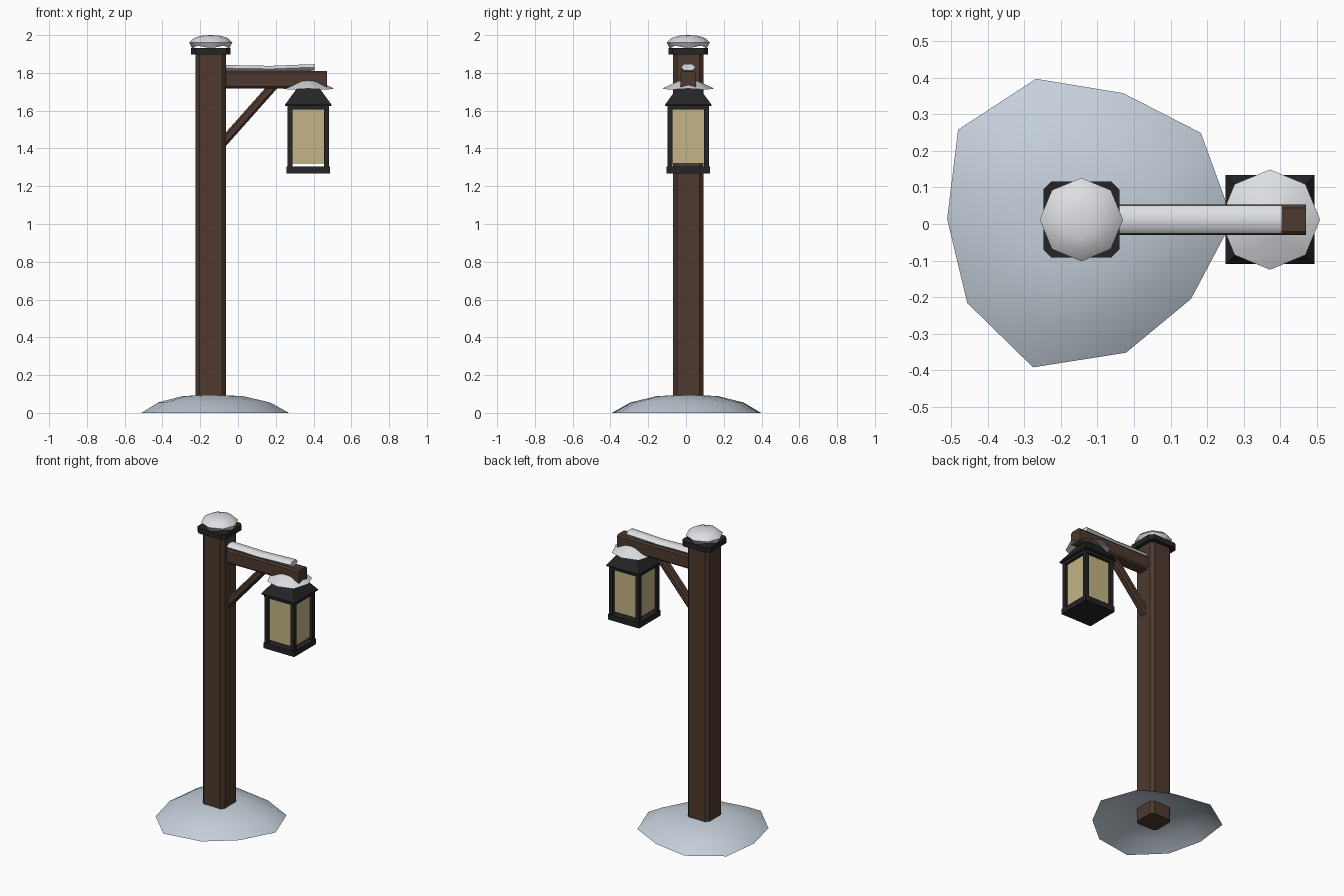
import bpy, bmesh, math
from mathutils import Vector

if "Cube" in bpy.data.objects:
    bpy.data.objects.remove(bpy.data.objects["Cube"])

CY = 0.012            # shared y centre of post, arm and lantern
PX, LX = -0.144, 0.372  # post and lantern x centres


def material(name, rgb):
    m = bpy.data.materials.new(name)
    m.diffuse_color = (*rgb, 1)
    m.use_nodes = True
    m.node_tree.nodes["Principled BSDF"].inputs["Base Color"].default_value = m.diffuse_color
    return m


WOOD = material("wood", (0.075, 0.042, 0.028))
IRON = material("iron", (0.018, 0.018, 0.02))
GLASS = material("glass", (0.55, 0.46, 0.24))
SNOW = material("snow", (0.72, 0.74, 0.77))
DRIFT = material("drift_snow", (0.56, 0.63, 0.71))


def finish(name, bm, mat, smooth=None):
    bmesh.ops.recalc_face_normals(bm, faces=bm.faces)
    me = bpy.data.meshes.new(name)
    bm.to_mesh(me)
    bm.free()
    me.materials.append(mat)
    ob = bpy.data.objects.new(name, me)
    bpy.context.collection.objects.link(ob)
    if smooth:
        bpy.ops.object.select_all(action='DESELECT')
        ob.select_set(True)
        bpy.context.view_layer.objects.active = ob
        bpy.ops.object.shade_smooth_by_angle(angle=math.radians(smooth))
    return ob


def box(name, lo, hi, mat, bevel=0.0, axis=2):
    """Box between two corners, with the edges along one axis chamfered."""
    bm = bmesh.new()
    bmesh.ops.create_cube(bm, size=1)
    for v in bm.verts:
        v.co = Vector([(lo[i] + hi[i]) / 2 + v.co[i] * (hi[i] - lo[i]) for i in range(3)])
    if bevel:
        edges = [e for e in bm.edges
                 if abs((e.verts[0].co - e.verts[1].co).normalized()[axis]) > 0.9]
        bmesh.ops.bevel(bm, geom=edges, offset=bevel, segments=1, affect='EDGES')
    return finish(name, bm, mat)


def block(name, x, half, z0, z1, mat, bevel=0.0):
    return box(name, (x - half, CY - half, z0), (x + half, CY + half, z1), mat, bevel)


def loft(name, rings, mat, apex=None, cap_start=False, cap_end=False, smooth=None):
    """Skin a list of equal-length point rings, optionally closing the ends."""
    bm = bmesh.new()
    loops = [[bm.verts.new(p) for p in ring] for ring in rings]
    n = len(loops[0])
    for a, b in zip(loops, loops[1:]):
        for i in range(n):
            j = (i + 1) % n
            bm.faces.new((a[i], a[j], b[j], b[i]))
    if cap_start:
        bm.faces.new(loops[0])
    if cap_end:
        bm.faces.new(loops[-1])
    if apex:
        top = bm.verts.new(apex)
        for i in range(n):
            bm.faces.new((loops[-1][i], loops[-1][(i + 1) % n], top))
    return finish(name, bm, mat, smooth)


def circle(x, r, z, n=8, turn=0.0, wave=0.0):
    return [(x + r * math.cos(turn + i * math.tau / n),
             CY + r * math.sin(turn + i * math.tau / n),
             z + (wave if i % 2 else 0)) for i in range(n)]


# Snow drift: hollow ten-sided mound around the foot
rim = [(-.268, .397), (-.03, .358), (.183, .249), (.27, .01), (.156, -.205),
       (-.022, -.352), (-.276, -.392), (-.456, -.216), (-.511, .014), (-.481, .258)]
loft("snow_drift",
     [[(PX + (x - PX) * s, CY + (y - CY) * s, z) for x, y in rim]
      for s, z in ((1, 0), (.76, .055), (.42, .088))],
     DRIFT, apex=(PX, CY, .098), smooth=60)

# Post and cap plate
block("post", PX, 0.08, 0.005, 1.91, WOOD, 0.02)
block("cap_plate", PX, 0.104, 1.898, 1.932, IRON, 0.022)

# Snow on the post cap
loft("cap_snow",
     [circle(PX, .098, 1.93, wave=.014), circle(PX, .114, 1.962),
      circle(PX, .088, 1.985), circle(PX, .048, 1.997)],
     SNOW, apex=(PX, CY, 2.0), cap_start=True, smooth=50)

# Arm
box("arm", (PX, CY - .042, 1.718), (.47, CY + .042, 1.81), WOOD, 0.01, axis=0)

# Diagonal brace under the arm
direction = Vector((.269, 0, .303)).normalized()
normal = Vector((-direction.z, 0, direction.x))
start, end = Vector((-.12, CY, 1.386)), Vector((.215, CY, 1.763))
section = [(-.028, -.015), (-.028, .015), (-.015, .024), (.015, .024),
           (.028, .015), (.028, -.015), (.015, -.024), (-.015, -.024)]
loft("brace",
     [[p + normal * u * .86 + Vector((0, v * 1.1, 0)) for u, v in section] for p in (start, end)],
     WOOD, cap_start=True, cap_end=True)

# Snow strip along the arm, sagging slightly in the middle
profile = [(-.022, -.016), (.022, -.016), (.038, .002), (.022, .018), (-.022, .018), (-.038, .002)]
loft("arm_snow",
     [[(x, CY + u, z + v) for u, v in profile]
      for x, z in ((-.08, 1.823), (.05, 1.822), (.17, 1.819), (.29, 1.824), (.405, 1.828))],
     SNOW, cap_start=True, cap_end=True, smooth=50)

# Lantern base, glass and corner bars
block("lantern_base", LX, 0.114, 1.268, 1.304, IRON)
block("lantern_glass", LX, 0.093, 1.32, 1.615, GLASS)
for sx in (-1, 1):
    for sy in (-1, 1):
        x, y = LX + sx * .096, CY + sy * .096
        box("lantern_corner_bar", (x - .013, y - .013, 1.30), (x + .013, y + .013, 1.62), IRON)
block("lantern_top_frame", LX, 0.11, 1.606, 1.632, IRON)

# Lantern roof: square eave tapering to a flat top below the arm
loft("lantern_roof",
     [circle(LX, h * math.sqrt(2), z, 4, math.pi / 4)
      for h, z in ((.122, 1.625), (.122, 1.633), (.057, 1.722))],
     IRON, cap_start=True, cap_end=True)

# Snow on the lantern roof
loft("lantern_snow",
     [circle(LX, .137, 1.717, wave=-.006), circle(LX, .052, 1.757)],
     SNOW, apex=(LX, CY, 1.766), smooth=50)
